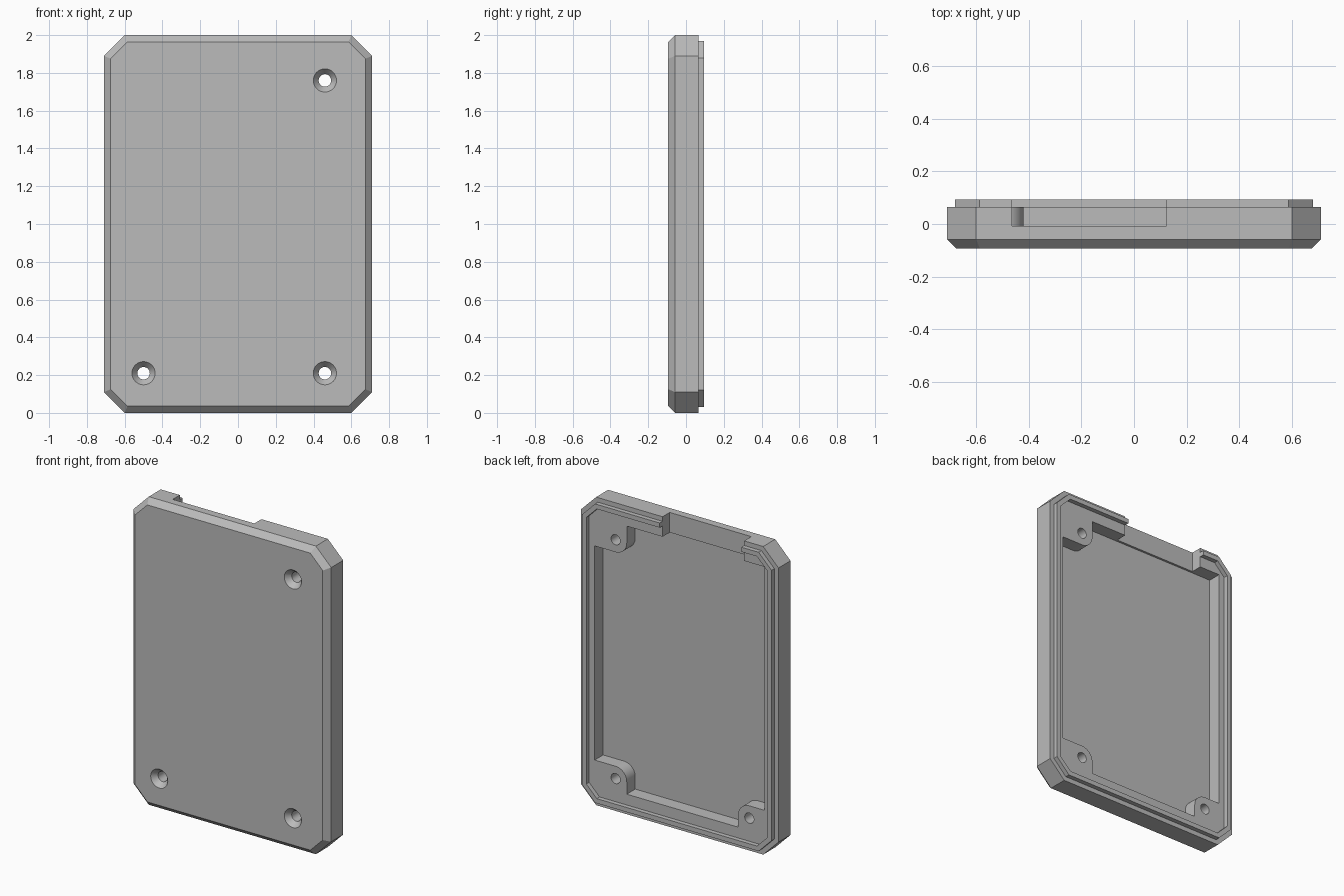
import bpy, bmesh
from math import sin, cos, pi, radians, sqrt

cube = bpy.data.objects.get("Cube")
if cube:
    bpy.data.objects.remove(cube, do_unlink=True)

HALF_W, HALF_H, CORNER = 0.71, 1.0, 0.11        # outer outline
FRONT, RIM, LIP, FLOOR = -0.094, 0.065, 0.094, -0.022
CAV_W, CAV_H = 0.61, 0.87                       # cavity half sizes
BOSS_R = 0.08
SCREWS = [(0.46, 1.76), (0.46, 0.21), (-0.5, 0.21)]

grey = bpy.data.materials.new("grey plastic")
grey.use_nodes = True
colour = (0.5, 0.5, 0.5, 1)
grey.diffuse_color = colour
grey.node_tree.nodes["Principled BSDF"].inputs["Base Color"].default_value = colour


def loft(name, layers):
    """Solid through layers of (outline in x and z, y), capped at both ends."""
    bm = bmesh.new()
    rings = [[bm.verts.new((x, y, z)) for x, z in pts] for pts, y in layers]
    for a, b in zip(rings, rings[1:]):
        n = len(a)
        for i in range(n):
            j = (i + 1) % n
            bm.faces.new((a[i], a[j], b[j], b[i]))
    bm.faces.new(rings[0])
    bm.faces.new(rings[-1])
    bmesh.ops.recalc_face_normals(bm, faces=bm.faces)
    mesh = bpy.data.meshes.new(name)
    bm.to_mesh(mesh)
    bm.free()
    mesh.materials.append(grey)
    obj = bpy.data.objects.new(name, mesh)
    bpy.context.collection.objects.link(obj)
    return obj


def octagon(inset):
    w, h = HALF_W - inset, HALF_H - inset
    c = CORNER - inset * (2 - sqrt(2))
    quarter = [(w, h - c), (w - c, h)]
    pts = []
    for sx, sz in ((1, 1), (-1, 1), (-1, -1), (1, -1)):
        part = quarter if sx * sz > 0 else quarter[::-1]
        pts += [(sx * x, 1 + sz * z) for x, z in part]
    return pts


def circle(cx, cz, r, n=32):
    return [(cx + r * cos(2 * pi * i / n), cz + r * sin(2 * pi * i / n)) for i in range(n)]


def rectangle(x0, x1, z0, z1):
    return [(x0, z0), (x1, z0), (x1, z1), (x0, z1)]


def cavity_outline():
    """Rectangle whose corners step round the screw bosses."""
    pts = []
    for sx, sz in ((1, 1), (-1, 1), (-1, -1), (1, -1)):
        wall_x, wall_z = sx * CAV_W, 1 + sz * CAV_H
        boss = [s for s in SCREWS if s[0] * sx > 0 and (s[1] - 1) * sz > 0]
        if not boss:
            pts.append((wall_x, wall_z))
            continue
        hx, hz = boss[0]
        part = [(wall_x, hz - sz * BOSS_R)]
        for i in range(13):
            a = pi / 2 * i / 12
            part.append((hx - sx * BOSS_R * sin(a), hz - sz * BOSS_R * cos(a)))
        part.append((hx - sx * BOSS_R, wall_z))
        pts += part if sx * sz > 0 else part[::-1]
    return pts


# Tray with bevelled front, flat rim and raised lip
shell = loft("case_shell", [
    (octagon(0.036), FRONT), (octagon(0), FRONT + 0.036), (octagon(0), RIM),
    (octagon(0.03), RIM), (octagon(0.03), LIP), (octagon(0.06), LIP),
    (octagon(0.06), RIM)])

# Cutters: cavity, top opening, countersunk screw holes
cavity = cavity_outline()
opening = rectangle(-0.463, 0.123, 1.8, 2.1)
cutters = [loft("cavity_cutter", [(cavity, FLOOR), (cavity, 0.2)]),
           loft("opening_cutter", [(opening, -0.008), (opening, 0.2)])]
for x, z in SCREWS:
    cutters.append(loft("screw_cutter", [
        (circle(x, z, 0.09), FRONT - 0.035), (circle(x, z, 0.033), FRONT + 0.035),
        (circle(x, z, 0.033), 0.2)]))

bpy.ops.object.select_all(action='DESELECT')
bpy.context.view_layer.objects.active = shell
shell.select_set(True)
for cutter in cutters:
    cutter.hide_render = True
    mod = shell.modifiers.new("cut", 'BOOLEAN')
    mod.operation = 'DIFFERENCE'
    mod.solver = 'EXACT'
    mod.object = cutter
    bpy.ops.object.modifier_apply(modifier=mod.name)
    bpy.data.objects.remove(cutter, do_unlink=True)

bpy.ops.object.shade_smooth_by_angle(angle=radians(30))
